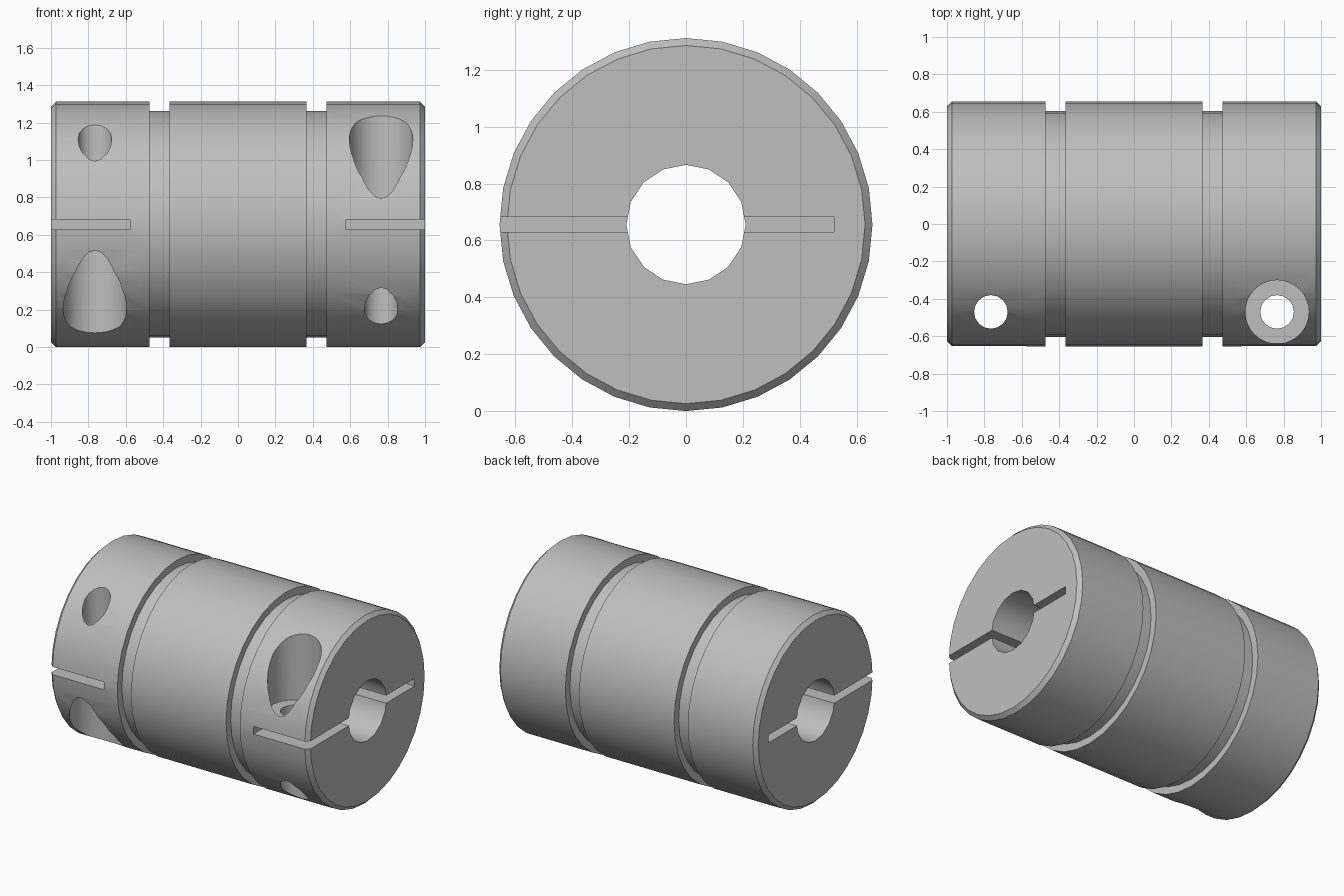
import bpy
import bmesh
from math import cos, sin, tau, radians
from mathutils import Matrix, Vector

cube = bpy.data.objects.get("Cube")
if cube:
    bpy.data.objects.remove(cube, do_unlink=True)

RADIUS = 0.656          # outer radius, also the height of the axis
GROOVE_R = 0.605
BORE_R = 0.21
AXIS = Vector((0, 0, RADIUS))

steel = bpy.data.materials.new("Steel grey")
steel.use_nodes = True
color = (0.52, 0.52, 0.52, 1)
steel.diffuse_color = color
steel.node_tree.nodes["Principled BSDF"].inputs["Base Color"].default_value = color


def make_object(name, bm):
    bmesh.ops.recalc_face_normals(bm, faces=bm.faces)
    mesh = bpy.data.meshes.new(name)
    bm.to_mesh(mesh)
    bm.free()
    obj = bpy.data.objects.new(name, mesh)
    mesh.materials.append(steel)
    bpy.context.collection.objects.link(obj)
    return obj


def lathe(name, profile, segments):
    """Revolve (x, radius) points around the long axis."""
    bm = bmesh.new()
    rings = []
    for i in range(segments):
        a = tau * i / segments
        rings.append([bm.verts.new(AXIS + Vector((x, r * sin(a), r * cos(a))))
                      for x, r in profile])
    for ring, nxt in zip(rings, rings[1:] + rings[:1]):
        for k in range(len(profile) - 1):
            bm.faces.new((ring[k], ring[k + 1], nxt[k + 1], nxt[k]))
    for k in (0, -1):
        bm.faces.new([ring[k] for ring in rings])
    return make_object(name, bm)


def rod(name, x, y, z0, z1, radius, segments):
    """Upright cylinder with its z range relative to the axis."""
    bm = bmesh.new()
    bmesh.ops.create_cone(
        bm, cap_ends=True, segments=segments, radius1=radius, radius2=radius,
        depth=abs(z1 - z0),
        matrix=Matrix.Translation(AXIS + Vector((x, y, (z0 + z1) / 2))))
    return make_object(name, bm)


def box(name, low, high):
    low, high = Vector(low), Vector(high)
    bm = bmesh.new()
    bmesh.ops.create_cube(
        bm, size=1, matrix=Matrix.Translation(AXIS + (low + high) / 2)
        @ Matrix.Diagonal((*(high - low), 1)))
    return make_object(name, bm)


def cut(target, cutter):
    mod = target.modifiers.new("Cut", "BOOLEAN")
    mod.operation = "DIFFERENCE"
    mod.solver = "EXACT"
    mod.object = cutter
    bpy.context.view_layer.update()
    bpy.context.view_layer.objects.active = target
    bpy.ops.object.modifier_apply(modifier=mod.name)
    bpy.data.objects.remove(cutter, do_unlink=True)


# Turned body: chamfered ends and two grooves, mirrored about the middle
half = [(0.367, RADIUS), (0.367, GROOVE_R), (0.473, GROOVE_R),
        (0.473, RADIUS), (0.974, RADIUS), (1.0, 0.63)]
profile = [(-x, r) for x, r in reversed(half)] + half
body = lathe("coupling_body", profile, 32)

# Shaft bore
cut(body, lathe("bore_cutter", [(-1.2, BORE_R), (1.2, BORE_R)], 16))

# Clamp slit and screw hole in each hub; the screws face opposite ways
for side in (-1, 1):
    xs = sorted((side * 0.577, side * 1.2))
    cut(body, box("slit_cutter", (xs[0], -0.8, -0.027), (xs[1], 0.52, 0.027)))
    cut(body, rod("screw_hole_cutter", side * 0.765, -0.47, -0.8, 0.8, 0.09, 16))
    cut(body, rod("screw_head_cutter", side * 0.765, -0.47,
                  side * 0.113, side * 0.8, 0.17, 32))

# Smooth the round surfaces and keep machined edges crisp
bpy.ops.object.select_all(action="DESELECT")
body.select_set(True)
bpy.context.view_layer.objects.active = body
bpy.ops.object.shade_smooth_by_angle(angle=radians(32))
